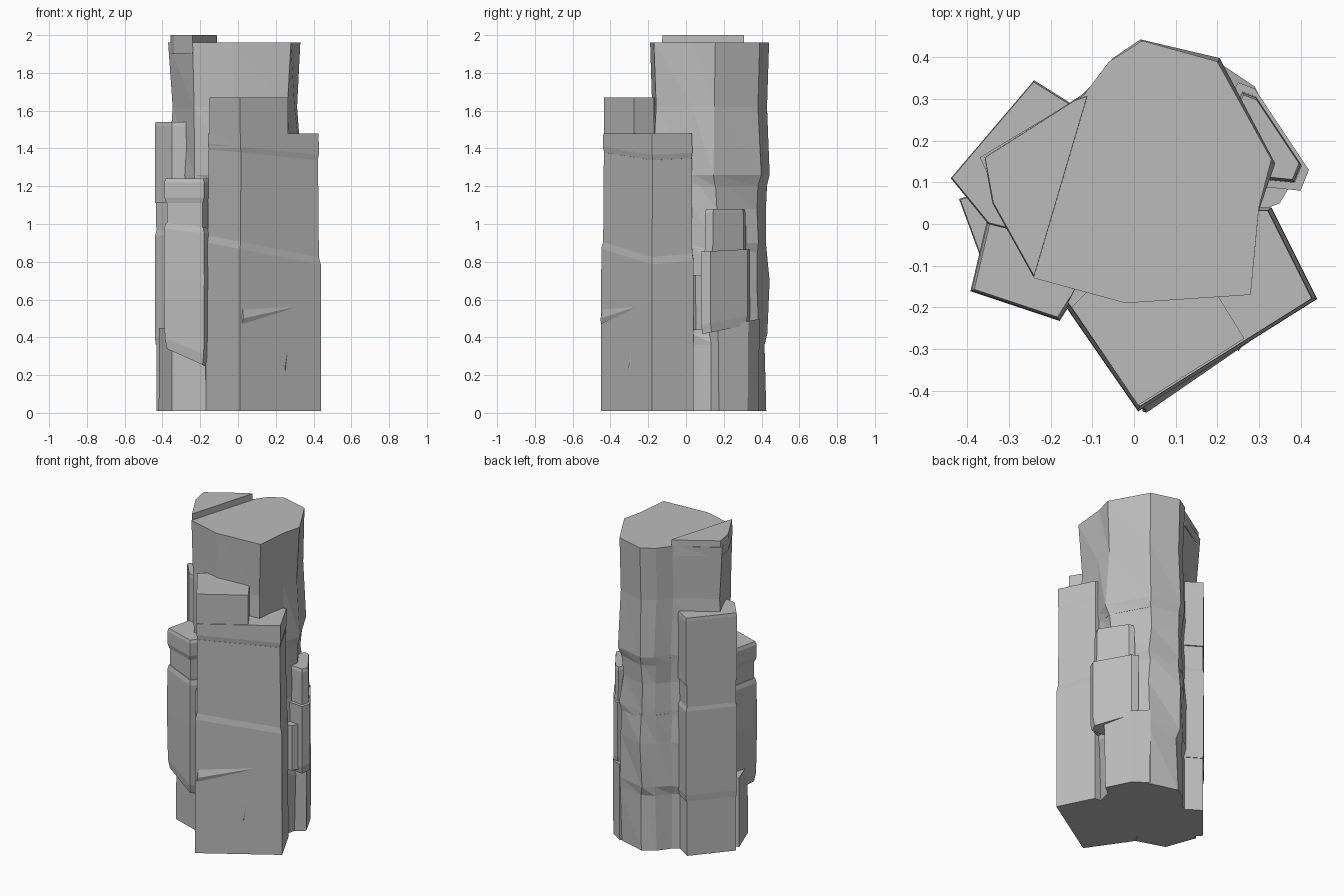
import bpy, bmesh, random
from mathutils import Vector

random.seed(4)
if "Cube" in bpy.data.objects:
    bpy.data.objects.remove(bpy.data.objects["Cube"], do_unlink=True)

stone = bpy.data.materials.new("grey stone")
stone.use_nodes = True
GREY = (0.5, 0.5, 0.5, 1)
stone.diffuse_color = GREY
stone.node_tree.nodes["Principled BSDF"].inputs["Base Color"].default_value = GREY


def finish(name, bm):
    bmesh.ops.recalc_face_normals(bm, faces=bm.faces)
    mesh = bpy.data.meshes.new(name)
    bm.to_mesh(mesh)
    bm.free()
    mesh.materials.append(stone)
    obj = bpy.data.objects.new(name, mesh)
    bpy.context.collection.objects.link(obj)
    return obj


def column(name, outline, rings, rough=0.0):
    """Stack scaled copies of an outline; each ring is (height, scale, slope in x, slope in y)."""
    bm = bmesh.new()
    pts = [Vector(p) for p in outline]
    mid = sum(pts, Vector((0, 0))) / len(pts)
    loops = []
    for i, (z, scale, sx, sy) in enumerate(rings):
        wobble = rough if 0 < i < len(rings) - 1 else 0
        loop = []
        for p in pts:
            q = mid + (p - mid) * scale
            q += Vector((random.uniform(-wobble, wobble), random.uniform(-wobble, wobble)))
            loop.append(bm.verts.new((q.x, q.y, z + sx * q.x + sy * q.y)))
        loops.append(loop)
    n = len(pts)
    for low, high in zip(loops, loops[1:]):
        for i in range(n):
            j = (i + 1) % n
            quad = (low[i], low[j], high[j], high[i])
            if rough:
                bm.faces.new(quad[:3])
                bm.faces.new((quad[0], quad[2], quad[3]))
            else:
                bm.faces.new(quad)
    bm.faces.new(loops[0][::-1])
    bm.faces.new(loops[-1])
    return finish(name, bm)


def chip(name, *corners):
    """Small four-cornered shard breaking up a flat face."""
    bm = bmesh.new()
    bmesh.ops.convex_hull(bm, input=[bm.verts.new(c) for c in corners])
    finish(name, bm)


# Tall central shaft
shaft = [(0.02, 0.44), (0.2, 0.39), (0.33, 0.155), (0.3, 0.04), (0.28, -0.17),
         (-0.02, -0.19), (-0.24, -0.13), (-0.37, 0.16), (-0.12, 0.31), (-0.06, 0.39)]
column("upper_shaft", shaft, [(1.2, 0.96, 0, 0), (1.26, 1.0, 0, 0), (1.62, 0.97, 0, 0),
                              (1.96, 1, 0, 0)], 0.012)
column("middle_shaft", shaft, [(0.84, 0.95, 0, 0), (0.9, 0.98, 0, 0), (1.08, 0.95, 0, 0),
                               (1.24, 0.97, 0, 0)], 0.012)
column("lower_shaft", shaft, [(0.01, 0.95, 0, 0), (0.36, 0.95, 0, 0), (0.42, 0.98, 0, 0),
                              (0.7, 0.98, 0, 0), (0.88, 0.95, 0, 0)], 0.012)

# Raised crest along the top
column("crest", [(-0.36, 0.16), (-0.34, 0.05), (-0.24, -0.13), (-0.11, 0.31), (-0.14, 0.3)],
       [(1.9, 1, 0, 0), (2.0, 0.98, 0, 0)])

# Big front block: broad lower mass, set-back middle, overhanging two-step head
front = [(0.01, -0.45), (0.44, -0.18), (0.33, 0.04), (-0.05, 0.04), (-0.17, -0.19)]
column("front_base", front, [(0.01, 1, 0, 0), (0.87, 0.995, -0.19, 0), (0.91, 0.96, -0.19, 0)])
column("front_middle", front, [(0.8, 0.965, 0, 0), (1.38, 0.95, -0.1, 0)])
column("front_shoulder", front, [(1.36, 0.93, -0.1, 0), (1.41, 0.965, -0.1, 0),
                                 (1.48, 0.96, 0, 0)])
column("front_head", [(0.01, -0.435), (0.265, -0.275), (0.2, -0.17), (-0.1, -0.15), (-0.15, -0.2)],
       [(1.4, 1, 0, 0), (1.67, 1, 0, 0)])
chip("front_lower_ridge", (0.02, -0.45, 0.47), (0.38, -0.212, 0.58), (0.02, -0.425, 0.6),
     (0.03, -0.453, 0.5))
chip("front_scar", (0.26, -0.285, 0.2), (0.28, -0.27, 0.46), (0.25, -0.305, 0.24),
     (0.24, -0.29, 0.22))

# Left rear slab with stacked, broken layers
slab = [(-0.44, 0.11), (-0.24, 0.345), (-0.12, 0.27), (-0.27, -0.02), (-0.35, 0.0)]
column("rear_slab_head", slab, [(1.11, 1, 0, 0), (1.52, 1, 0, 0), (1.54, 0.98, 0, 0)])
column("rear_slab_neck", slab, [(0.9, 0.95, 0, 0), (1.12, 0.96, 0, 0)])
column("rear_slab_body", slab, [(0.36, 0.97, 0, 0), (0.4, 1, 0, 0), (0.94, 0.99, 0, 0),
                                (0.98, 0.93, 0, 0)])
column("rear_slab_foot", slab, [(0.01, 0.95, 0, 0), (0.4, 0.95, 0, 0)])

# Left front buttress
buttress = [(-0.39, -0.16), (-0.18, -0.23), (-0.11, -0.12), (-0.25, 0.02), (-0.35, 0.01)]
column("buttress_cap", buttress, [(1.11, 0.92, 0, 0), (1.14, 1, 0, 0), (1.22, 1, 0, 0),
                                  (1.24, 0.95, 0, 0)])
column("buttress_neck", buttress, [(0.9, 0.9, 0, 0), (1.13, 0.9, 0, 0)])
column("buttress_body", buttress, [(0.17, 0.9, -0.45, 0), (0.24, 0.98, -0.4, 0),
                                   (0.7, 1.02, 0, 0), (0.93, 1, -0.12, 0), (0.96, 0.94, -0.12, 0)])
column("buttress_foot", [(-0.42, 0.06), (-0.35, -0.13), (-0.17, -0.19), (-0.1, 0), (-0.3, 0.1)],
       [(0.01, 1, 0, 0), (0.45, 0.98, 0, 0)])

# Right rear buttress
outcrop = [(0.25, 0.34), (0.29, 0.325), (0.42, 0.13), (0.4, 0.08), (0.3, 0.09), (0.2, 0.25)]
column("outcrop_head", outcrop, [(0.8, 0.85, 0, 0), (1.06, 0.82, 0, 0), (1.08, 0.78, 0, 0)])
column("outcrop_body", outcrop, [(0.4, 0.93, 0, 0.2), (0.45, 1, 0, 0.2), (0.85, 1, 0, 0.05)])
column("outcrop_foot", [(0.2, 0.39), (0.29, 0.33), (0.37, 0.17), (0.28, 0.1), (0.15, 0.3)],
       [(0.01, 0.95, 0, 0), (0.42, 1, 0, 0.2)])
column("side_wedge", [(0.3, 0.03), (0.35, 0.05), (0.38, 0.1), (0.3, 0.14)],
       [(0.44, 0.9, 0, 0), (0.73, 1, 0, 0)])
